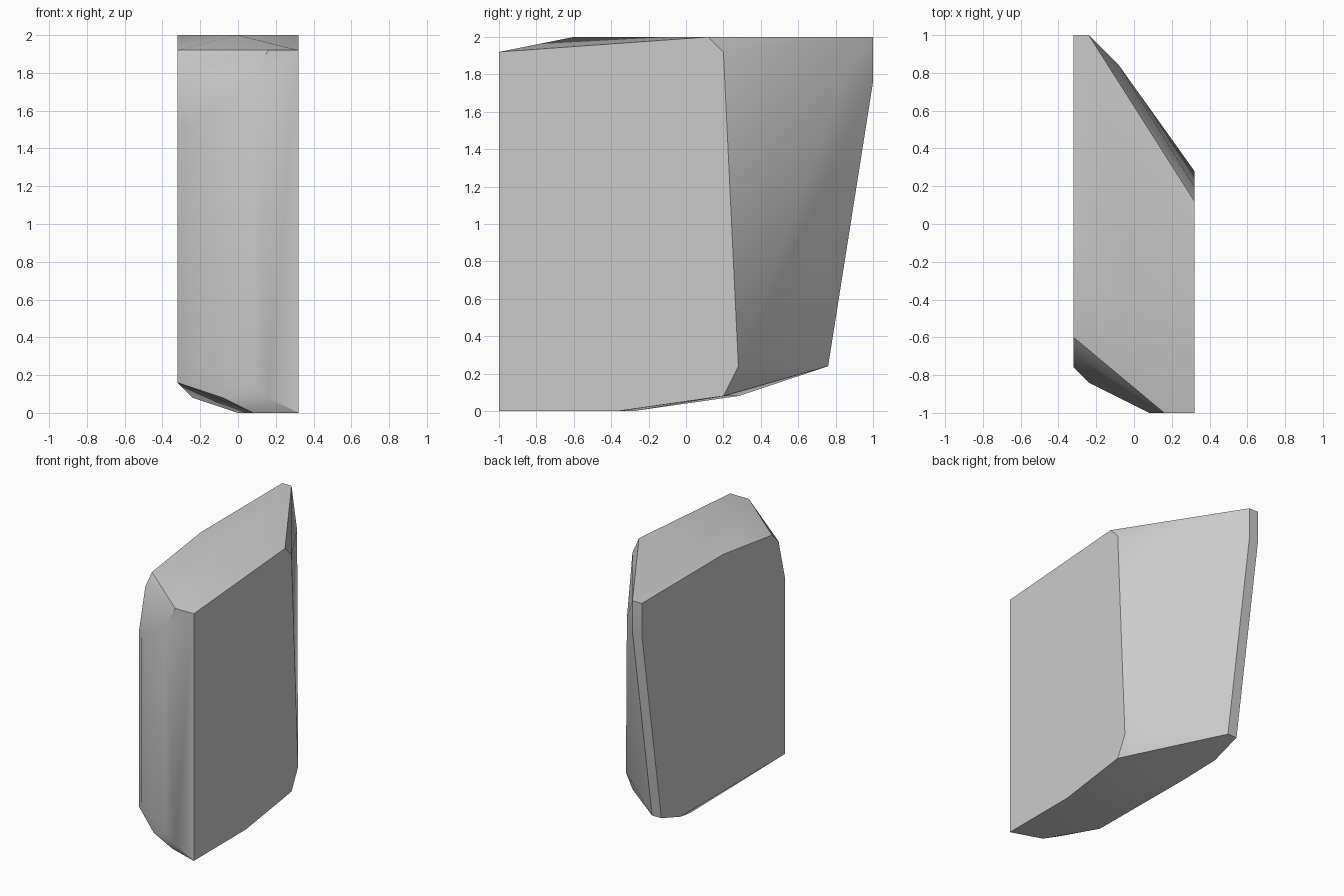
import bpy
import bmesh

default = bpy.data.objects.get("Cube")
if default:
    bpy.data.objects.remove(default, do_unlink=True)

UNIT = 0.04  # all coordinates below are whole multiples of this step

# Flat side profiles as (y, z), one for each side of the slab
left_profile = [(-25, 0), (-9, 0), (5, 2), (7, 6), (5, 48), (3, 50), (-25, 48)]
right_profile = [(25, 50), (25, 44), (19, 6), (13, 4), (-19, 4), (-19, 38),
                 (-17, 46), (-15, 48), (0, 50)]

# Chamfer corners between the two sides as (x, y, z)
front_corners = [(2, -25, 44), (4, -25, 48), (2, -25, 4), (4, -25, 2),
                 (-6, -21, 6), (-6, -21, 38), (-2, -23, 2)]
back_corners = [(-6, 25, 50), (-6, 25, 44), (-6, 19, 6), (-2, 21, 44)]
top_corners = [(0, -15, 50)]
bottom_corners = [(2, -23, 0), (0, -7, 0), (-6, 7, 2)]

points = [(8, y, z) for y, z in left_profile]
points += [(-8, y, z) for y, z in right_profile]
points += front_corners + back_corners + top_corners + bottom_corners

# Wrap the corners in one faceted shell
bm = bmesh.new()
for p in points:
    bm.verts.new([c * UNIT for c in p])
hull = bmesh.ops.convex_hull(bm, input=bm.verts[:])
loose = {v for v in hull["geom_interior"] + hull["geom_unused"]
         if isinstance(v, bmesh.types.BMVert)}
bmesh.ops.delete(bm, geom=list(loose), context="VERTS")
bmesh.ops.dissolve_limit(bm, angle_limit=0.01, verts=bm.verts[:], edges=bm.edges[:])
bmesh.ops.recalc_face_normals(bm, faces=bm.faces[:])
mesh = bpy.data.meshes.new("stone_slab")
bm.to_mesh(mesh)
bm.free()

# Plain stone colour
stone = bpy.data.materials.new("stone_grey")
stone.use_nodes = True
colour = (0.6, 0.6, 0.6, 1)
stone.diffuse_color = colour
stone.node_tree.nodes["Principled BSDF"].inputs["Base Color"].default_value = colour
mesh.materials.append(stone)

slab = bpy.data.objects.new("stone_slab", mesh)
bpy.context.collection.objects.link(slab)
bpy.context.view_layer.objects.active = slab
slab.select_set(True)
bpy.ops.object.shade_smooth_by_angle(angle=0.52)
